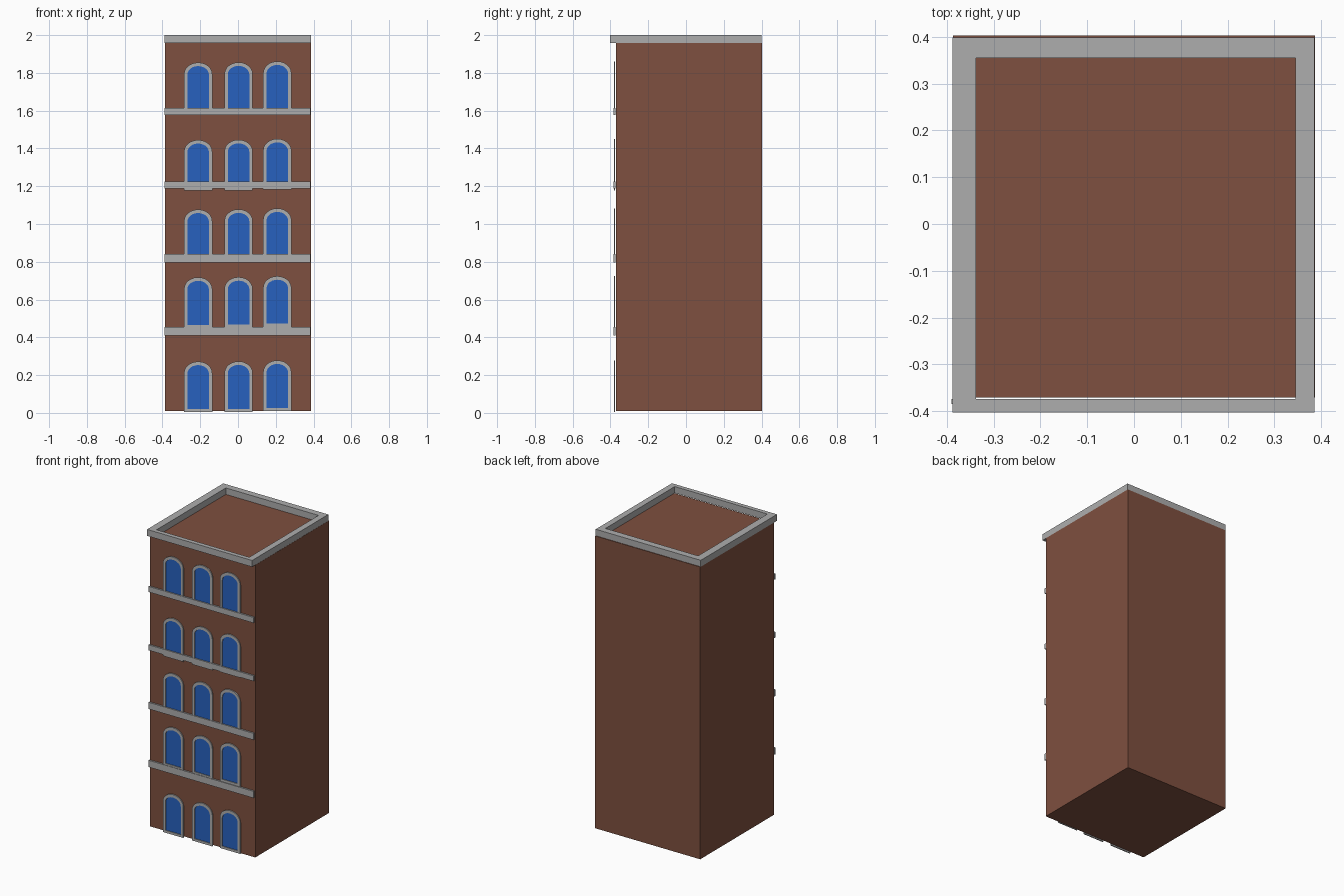
import bpy, bmesh, math

if "Cube" in bpy.data.objects:
    bpy.data.objects.remove(bpy.data.objects["Cube"])


def material(name, rgb):
    m = bpy.data.materials.new(name)
    m.diffuse_color = (*rgb, 1)
    m.use_nodes = True
    m.node_tree.nodes["Principled BSDF"].inputs["Base Color"].default_value = m.diffuse_color
    return m


BRICK = material("brick", (0.21, 0.08, 0.05))
BLUE = material("window_blue", (0.02, 0.12, 0.52))
STONE = material("stone", (0.42, 0.42, 0.42))


def finish(name, bm, mat):
    bmesh.ops.recalc_face_normals(bm, faces=bm.faces)
    me = bpy.data.meshes.new(name)
    bm.to_mesh(me)
    bm.free()
    me.materials.append(mat)
    ob = bpy.data.objects.new(name, me)
    bpy.context.collection.objects.link(ob)
    return ob


def box(name, x, y, z, mat):
    bm = bmesh.new()
    bmesh.ops.create_cube(bm, size=1)
    for v in bm.verts:
        v.co = [a[0] + (c + 0.5) * (a[1] - a[0]) for c, a in zip(v.co, (x, y, z))]
    return finish(name, bm, mat)


def ring(name, outer, inner, to_3d, depth, mat):
    """Extruded band between two matching outlines."""
    bm = bmesh.new()
    loops = [[bm.verts.new(to_3d(p, d)) for p in loop]
             for loop, d in ((outer, depth[0]), (outer, depth[1]),
                             (inner, depth[1]), (inner, depth[0]))]
    n = len(outer)
    for k in range(4):
        a, b = loops[k], loops[(k + 1) % 4]
        for i in range(n):
            j = (i + 1) % n
            bm.faces.new((a[i], a[j], b[j], b[i]))
    return finish(name, bm, mat)


def arch(cx, half, bottom, top, rise, steps=12):
    pts = [(cx - half, bottom), (cx + half, bottom)]
    for i in range(steps + 1):
        t = math.pi * i / steps
        pts.append((cx + half * math.cos(t), top - rise + rise * math.sin(t)))
    return pts


def rect(x0, x1, y0, y1):
    return [(x0, y0), (x1, y0), (x1, y1), (x0, y1)]


def front(p, d):
    return (p[0], d, p[1])


# Main block with flat roof
box("building_body", (-0.387, 0.387), (-0.371, 0.403), (0.01, 1.957), BRICK)

# Roof parapet
ring("parapet", rect(-0.388, 0.386, -0.403, 0.399), rect(-0.338, 0.345, -0.374, 0.355),
     lambda p, d: (p[0], p[1], d), (1.957, 2.0), STONE)

# Floor ledges
for z in ((0.41, 0.455), (0.797, 0.841), (1.188, 1.224), (1.576, 1.613)):
    box("floor_ledge", (-0.39, 0.384), (-0.385, -0.374), z, STONE)

# Arched windows: stone frame and blue pane
for top in (0.272, 0.718, 1.077, 1.445, 1.855):
    for cx, dz in ((-0.211, 0), (0.003, 0.001), (0.208, 0.006)):
        t = top + dz
        b = t - 0.268
        inner = arch(cx, 0.057, b + 0.016, t - 0.019, 0.045)
        ring("window_frame", arch(cx, 0.075, b, t, 0.062), inner,
             front, (-0.382, -0.375), STONE)
        bm = bmesh.new()
        bm.faces.new([bm.verts.new(front(p, -0.377)) for p in inner])
        finish("window_pane", bm, BLUE)
